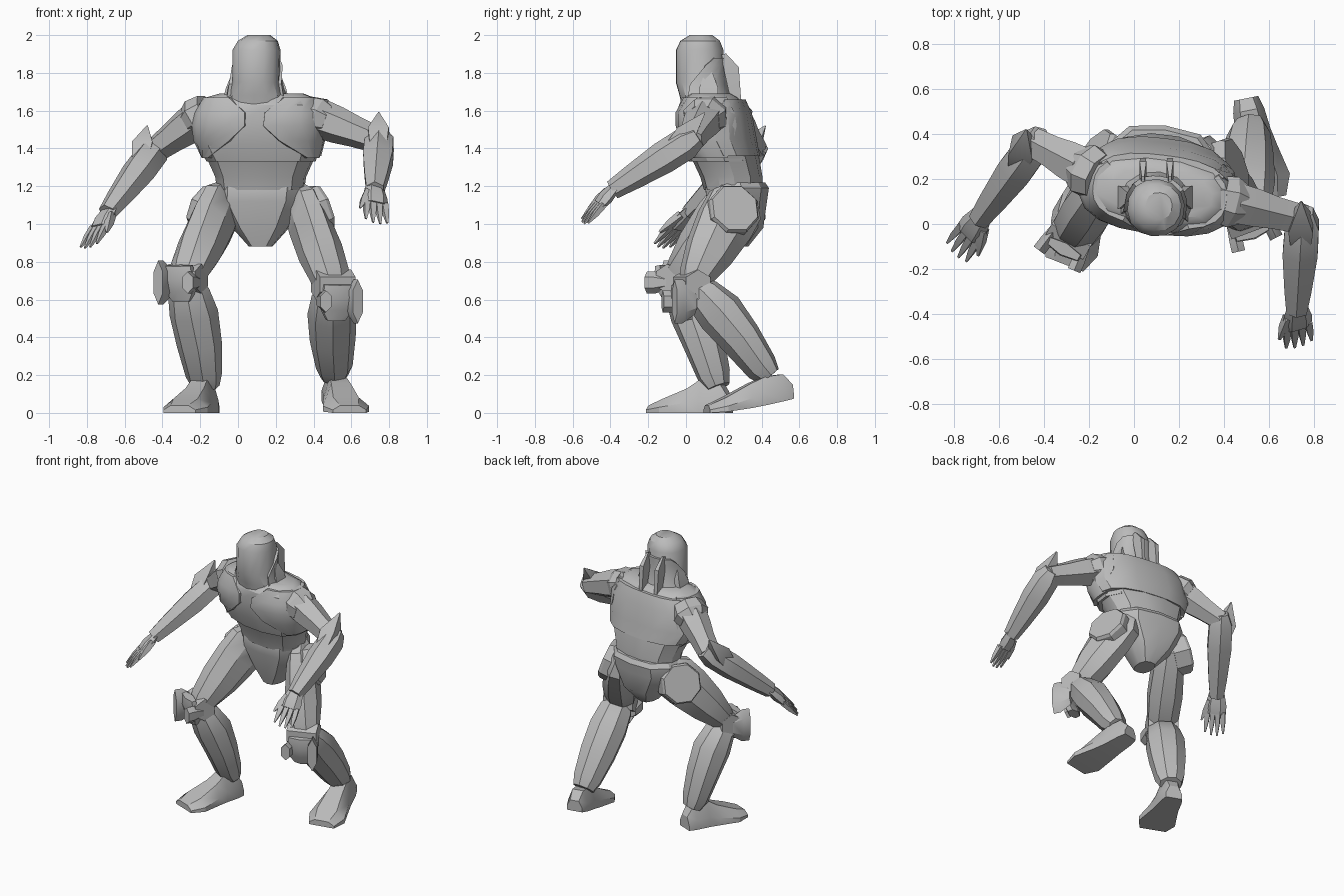
import bpy, math
from mathutils import Vector as V

cube = bpy.data.objects.get("Cube")
if cube:
    bpy.data.objects.remove(cube)

GREY = (0.5, 0.5, 0.5, 1)
mat = bpy.data.materials.new("plain grey")
mat.use_nodes = True
mat.diffuse_color = GREY
mat.node_tree.nodes["Principled BSDF"].inputs["Base Color"].default_value = GREY


def loft(name, rings, sharp=32):
    """Skin a list of equal rings and cap both ends."""
    n = len(rings[0])
    verts = [p for r in rings for p in r]
    faces = [(i * n + j, i * n + (j + 1) % n, (i + 1) * n + (j + 1) % n, (i + 1) * n + j)
             for i in range(len(rings) - 1) for j in range(n)]
    faces += [tuple(reversed(range(n))), tuple(range(len(verts) - n, len(verts)))]
    me = bpy.data.meshes.new(name)
    me.from_pydata(verts, [], faces)
    me.materials.append(mat)
    me.shade_smooth()
    me.set_sharp_from_angle(angle=math.radians(sharp))
    ob = bpy.data.objects.new(name, me)
    bpy.context.collection.objects.link(ob)
    return ob


def limb(name, a, b, prof, front=(0, -1, 0), n=8):
    """Tapered piece from a to b; prof rows are (t, half width, half depth, forward shift)."""
    a, b = V(a), V(b)
    d = (b - a).normalized()
    f = V(front)
    f = (f - d * f.dot(d)).normalized()
    s = f.cross(d)
    k = 1 / math.cos(math.pi / n)
    rings = []
    for t, w, h, sh in prof:
        c = a.lerp(b, t) + f * sh
        rings.append([c + s * w * k * math.cos((j + .5) * math.tau / n)
                      + f * h * k * math.sin((j + .5) * math.tau / n) for j in range(n)])
    return loft(name, rings, 28)


def oval(row, ang, grow=0.0, power=2.7, yaw=-7):
    """Point on a rounded-box section; row is (z, x min, x max, y min, y max)."""
    z, x0, x1, y0, y1 = row
    c, s = math.cos(ang), math.sin(ang)
    r = (abs(c) ** power + abs(s) ** power) ** (-1 / power)
    x, y = ((x1 - x0) / 2 + grow) * r * c, ((y1 - y0) / 2 + grow) * r * s
    q = math.radians(yaw)
    return V(((x0 + x1) / 2 + x * math.cos(q) - y * math.sin(q),
              (y0 + y1) / 2 + x * math.sin(q) + y * math.cos(q), z))


def body(name, rows, n=12, power=2.7):
    return loft(name, [[oval(r, (j + .5) * math.tau / n, 0, power) for j in range(n)] for r in rows])


def at(rows, z):
    """Interpolate a section table at height z."""
    for p, q in zip(rows, rows[1:]):
        if z <= q[0]:
            break
    t = (z - p[0]) / (q[0] - p[0])
    return [u + (v - u) * t for u, v in zip(p, q)]


def shell(name, rows, levels, thick, steps=6, power=2.7):
    """Armour plate over a body; levels rows are (z, start degrees, end degrees)."""
    rings = []
    for z, a0, a1 in levels:
        angs = [math.radians(a0 + (a1 - a0) * i / steps) for i in range(steps + 1)]
        row = at(rows, z)
        rings.append([oval(row, a, thick, power) for a in angs]
                     + [oval(row, a, -.03, power) for a in reversed(angs)])
    return loft(name, rings)


# Torso
CHEST = [(1.33, -.165, .41, .02, .37), (1.42, -.22, .44, -.01, .35), (1.54, -.235, .45, -.035, .33),
         (1.63, -.2, .43, -.03, .31), (1.67, -.17, .4, 0, .28), (1.69, -.1, .35, .03, .24)]
body("chest", CHEST)
body("belly", [(1.18, -.11, .35, .10, .40), (1.25, -.12, .36, .08, .40), (1.36, -.17, .41, .03, .38)])
body("pelvis", [(.88, .06, .18, .17, .33), (.98, -.03, .27, .14, .41), (1.12, -.13, .36, .11, .43),
                (1.19, -.13, .37, .10, .44), (1.22, -.11, .35, .11, .42)], 10)

# Breast plates with a slanted opening, and a back plate
for side in (1, -1):
    edge = [(1.35, 52, -20), (1.44, 22, -35), (1.52, 8, -45), (1.59, 9, -45), (1.67, 28, -40)]
    shell("breast_plate", CHEST,
          [(z, 270 + side * a, 270 + side * (90 - b)) if side > 0
           else (z, 270 - (90 - b), 270 - a) for z, a, b in edge], .014, 8)
shell("back_plate", CHEST, [(1.36, 15, 165), (1.45, 10, 170), (1.58, 15, 165), (1.66, 35, 145)], .02, 8)

# Head, hood and rear fins
HEAD = [(1.62, -.07, .27, -.02, .24), (1.68, -.05, .25, -.035, .22), (1.75, -.03, .22, -.055, .2),
        (1.92, -.03, .225, -.055, .2), (1.97, 0, .21, -.03, .18), (2.0, .05, .17, .02, .14)]
body("head", HEAD, 14, 2.2)
shell("hood_band", HEAD, [(1.66, -30, 210), (1.74, -15, 195), (1.84, 20, 160), (1.88, 40, 140)], .015, 8, 2.2)
for x in (.04, .16):
    limb("rear_fin", (x, .2, 1.9), (x, .27, 1.62),
         [(0, .006, .012, 0), (.3, .015, .04, -.02), (1, .012, .025, 0)], n=4)
for x, dx in ((-.02, -.05), (.21, .05)):
    limb("side_fin", (x, .12, 1.8), (x + dx, .12, 1.63),
         [(0, .01, .02, 0), (.5, .02, .05, 0), (1, .015, .05, 0)], n=4)


def leg(side, outer, hip, knee, ankle, out, pad_drop):
    """Thigh, knee, pad and shin; out is the way the knee faces, outer the sign of the outside."""
    hip, knee, ankle, out = V(hip), V(knee), V(ankle), V(out).normalized()
    lat = V((-out.y, out.x, 0))
    limb(side + "_thigh", hip, knee, [(-.16, .045, .09, 0), (0, .085, .15, 0), (.25, .1, .15, 0),
                                      (.6, .11, .125, 0), (.9, .1, .085, 0), (1, .085, .06, 0)], out)
    limb(side + "_knee_joint", knee - lat * .1, knee + lat * .1,
         [(0, .068, .068, 0), (1, .068, .068, 0)], (0, 0, 1), 6)
    c = knee + out * .07 + V((0, 0, pad_drop))
    limb(side + "_knee_pad", c + V((0, 0, .09)), c - V((0, 0, .1)) - out * .03,
         [(0, .08, .025, 0), (.35, .09, .03, .01), (.7, .085, .03, 0), (1, .05, .03, -.01)], out, 6)
    # Tall outer lug and short inner lug
    for s, h in ((outer, .1), (-outer, .05)):
        p = c + lat * s * .075
        limb(side + "_knee_lug", p - out * .06, p + out * .06 + lat * s * .015,
             [(0, .025, h * .6, 0), (.6, .03, h, 0), (1, .03, h, 0)], (0, 0, 1), 6)
    limb(side + "_shin", knee, ankle, [(.03, .08, .06, 0), (.12, .105, .09, -.01), (.35, .122, .115, -.02),
                                       (.65, .115, .1, -.015), (.95, .092, .08, 0), (1.06, .07, .055, 0)], out)


leg("left", 1, (.335, .26, 1.1), (.505, .03, .68), (.51, .42, .22), (.35, -.94, 0), -.09)
leg("right", -1, (-.085, .26, 1.1), (-.28, -.05, .71), (-.175, .16, .17), (-.5, -.87, 0), -.02)
DISC = [(0, .13, .13, 0), (.85, .13, .13, 0), (1, .12, .12, 0)]
limb("left_hip_disc", (.35, .225, 1.045), (.458, .26, 1.085), DISC, (0, 0, 1))
limb("right_hip_disc", (-.1, .25, 1.045), (-.19, .315, 1.085), DISC, (0, 0, 1))


def foot(side, heel, toe, lift, rise):
    """Flat-soled foot from heel to toe, with the heel lifted; rise is the instep height."""
    heel, toe = V(heel), V(toe)
    d = (toe - heel).normalized()
    s = V((-d.y, d.x, 0)).normalized()
    rings = []
    for t, w, h in [(0, .055, rise * .5), (.12, .07, rise * .95), (.33, .08, rise), (.5, .095, .13),
                    (.8, .125, .075), (1, .09, .04)]:
        c = heel.lerp(toe, t)
        c.z = lift * (1 - t) ** 1.5
        rings.append([c + s * w * u + V((0, 0, h * k)) for u, k in
                      [(-1, 0), (1, 0), (1, .4), (.55, 1), (-.55, 1), (-1, .4)]])
    loft(side + "_foot", rings, 30)


foot("left", (.5, .56, 0), (.59, .11, 0), .075, .15)
foot("right", (-.15, .23, 0), (-.31, -.18, 0), 0, .18)


def arm(side, shoulder, elbow, wrist, tip, spike, palm):
    """Shoulder, upper arm, spiked forearm and clawed hand; palm is the thumb side."""
    shoulder, elbow, wrist, tip, spike = map(V, (shoulder, elbow, wrist, tip, spike))
    limb(side + "_upper_arm", shoulder, elbow, [(-.1, .06, .06, 0), (.05, .09, .09, 0), (.3, .085, .085, 0),
                                                (.6, .072, .072, 0), (1, .065, .06, 0)], (0, 0, 1), 6)
    limb(side + "_shoulder_cap", shoulder + (shoulder - elbow) * .25, shoulder + (elbow - shoulder) * .15,
         [(0, .1, .09, 0), (.6, .115, .105, 0), (1, .09, .085, 0)], (0, 0, 1))
    limb(side + "_forearm", elbow, wrist, [(-.1, .045, .05, 0), (.05, .075, .075, 0), (.35, .078, .075, 0),
                                           (.75, .06, .058, 0), (1, .045, .045, 0)], (0, 0, 1), 6)
    limb(side + "_elbow_spike", elbow.lerp(wrist, .3), spike,
         [(0, .04, .04, 0), (.5, .055, .055, 0), (1, .003, .003, 0)], (0, 0, 1), 4)
    # Hand with four fingers and a thumb
    d = tip - wrist
    across = V(palm)
    across = (across - d * across.dot(d) / d.length_squared).normalized()
    mid = wrist + d * .42
    limb(side + "_palm", wrist, mid, [(-.2, .022, .045, 0), (.5, .03, .06, 0), (1, .022, .06, 0)], across, 6)
    for i in range(4):
        u = i - 1.5
        limb(side + "_finger", mid - d * .05 + across * u * .033,
             tip + across * u * .04 - d * .06 * abs(u),
             [(0, .015, .016, 0), (.5, .013, .014, 0), (1, .004, .005, 0)], across, 4)
    limb(side + "_thumb", wrist + d * .1 + across * .04, wrist + d * .62 + across * .09,
         [(0, .02, .02, 0), (.5, .018, .018, 0), (1, .005, .005, 0)], across, 4)


arm("left", (.43, .1, 1.56), (.75, .02, 1.44), (.725, -.39, 1.18), (.735, -.55, 1.0), (.745, .1, 1.59), (-1, -.3, .2))
arm("right", (-.21, .24, 1.56), (-.44, .36, 1.39), (-.69, .02, 1.06), (-.8, -.14, .87), (-.48, .42, 1.52), (.7, -.6, .2))
